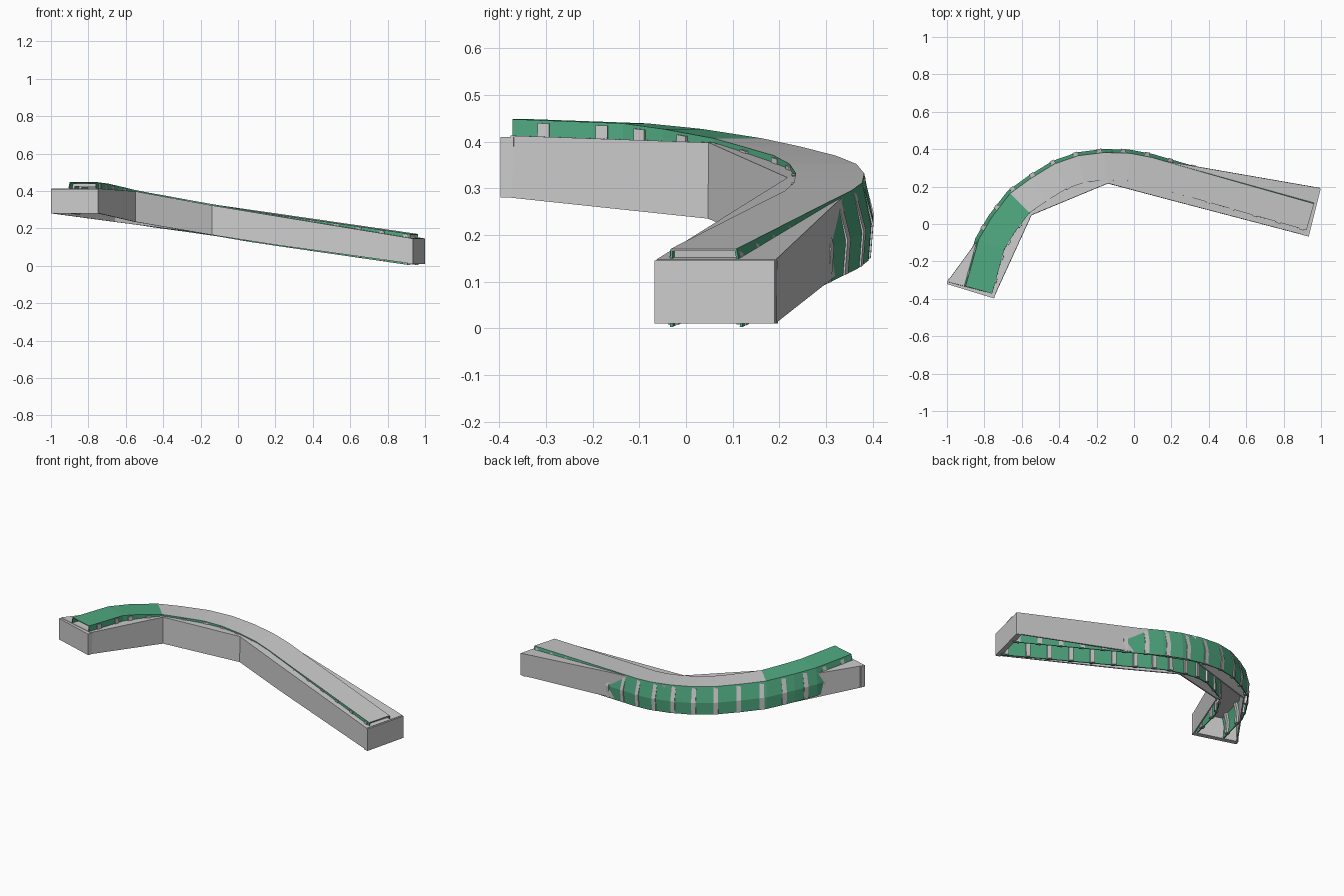
import bpy, bmesh, math
from mathutils import Vector

if "Cube" in bpy.data.objects:
    bpy.data.objects.remove(bpy.data.objects["Cube"])

green = bpy.data.materials.new("green")
green.diffuse_color = (0.08, 0.40, 0.22, 1)
green.use_nodes = True
green.node_tree.nodes["Principled BSDF"].inputs["Base Color"].default_value = green.diffuse_color
grey = bpy.data.materials.new("grey")
grey.diffuse_color = (0.6, 0.6, 0.6, 1)
grey.use_nodes = True
grey.node_tree.nodes["Principled BSDF"].inputs["Base Color"].default_value = grey.diffuse_color


def skin(name, rows, thick, is_green=lambda i, j: False):
    """Join cross-sections into an open shell and thicken it."""
    bm = bmesh.new()
    vs = [[bm.verts.new(p) for p in r] for r in rows]
    for i in range(len(vs) - 1):
        for j in range(len(vs[0]) - 1):
            f = bm.faces.new((vs[i][j], vs[i + 1][j], vs[i + 1][j + 1], vs[i][j + 1]))
            f.material_index = 1 if is_green(i, j) else 0
    bmesh.ops.recalc_face_normals(bm, faces=bm.faces)
    me = bpy.data.meshes.new(name)
    bm.to_mesh(me)
    bm.free()
    me.materials.append(grey)
    me.materials.append(green)
    ob = bpy.data.objects.new(name, me)
    bpy.context.collection.objects.link(ob)
    m = ob.modifiers.new("thickness", 'SOLIDIFY')
    m.thickness = thick
    m.offset = 0
    return ob


# Outer top edge of the curved channel
path = [Vector(p) for p in [
    (-.91, -.33, .446), (-.84, -.08, .437), (-.77, .04, .425), (-.67, .17, .405),
    (-.56, .25, .388), (-.43, .33, .368), (-.30, .375, .35), (-.16, .392, .33),
    (-.02, .388, .31), (.10, .365, .293), (.26, .318, .27), (.965, .118, .168)]]


def inward(a, b):
    d = b - a
    return Vector((d.y, -d.x, 0)).normalized()


def section(p, n, out=0.0, drop=0.0, depth=.165):
    """Open-bottomed U section with a slightly bowed outer wall."""
    w = .155
    low = Vector((0, 0, -depth))
    top = Vector((0, 0, -drop))
    return [p + low - n * out, p + low * .55 - n * (out + .006), p + top + n * (.012 - out),
            p + top + n * w, p + low + n * w]


rows = []
last = len(path) - 1
for i, p in enumerate(path):
    rows.append(section(p, inward(path[max(i - 1, 0)], path[min(i + 1, last)])))
skin("curved_channel", rows, .006, lambda i, j: j < 2 or j == 3 or (j == 2 and i < 3))

# Ribs lining the channel at even steps, standing slightly proud of the outer wall
step, half, carry, k = .13, .013, .07, 0
for a, b in zip(path, path[1:]):
    length = (b - a).length
    t = carry
    while t < length:
        d = (b - a).normalized()
        n = inward(a, b)
        c = a + d * t
        skin(f"rib_{k}", [section(c - d * half, n, -.004, .012, .163),
                          section(c + d * half, n, -.004, .012, .163)], .022)
        k += 1
        t += step
    carry = t - length

# Angular casing around the channel: outer xy, inner xy, top z, bottom z
casing = [((-.995, -.31), (-.745, -.375), .41, .28),
          ((-.66, .15), (-.55, .05), .395, .235),
          ((-.12, .382), (-.14, .22), .32, .165),
          ((.26, .317), (.20, .13), .264, .112),
          ((.99, .19), (.925, -.06), .145, .012)]
skin("casing", [[(*o, b), (*o, t), (*i, t), (*i, b)] for o, i, t, b in casing], .008)

# End plates closing the casing
for name, loc, ang, h in [("upper_end_plate", (-.87, -.345, .345), -17, .13),
                          ("lower_end_plate", (.952, .065, .078), 76, .135)]:
    bpy.ops.mesh.primitive_cube_add(size=1, location=loc, rotation=(0, 0, math.radians(ang)))
    ob = bpy.context.object
    ob.name = name
    ob.scale = (.265, .03, h)
    ob.data.materials.append(grey)
